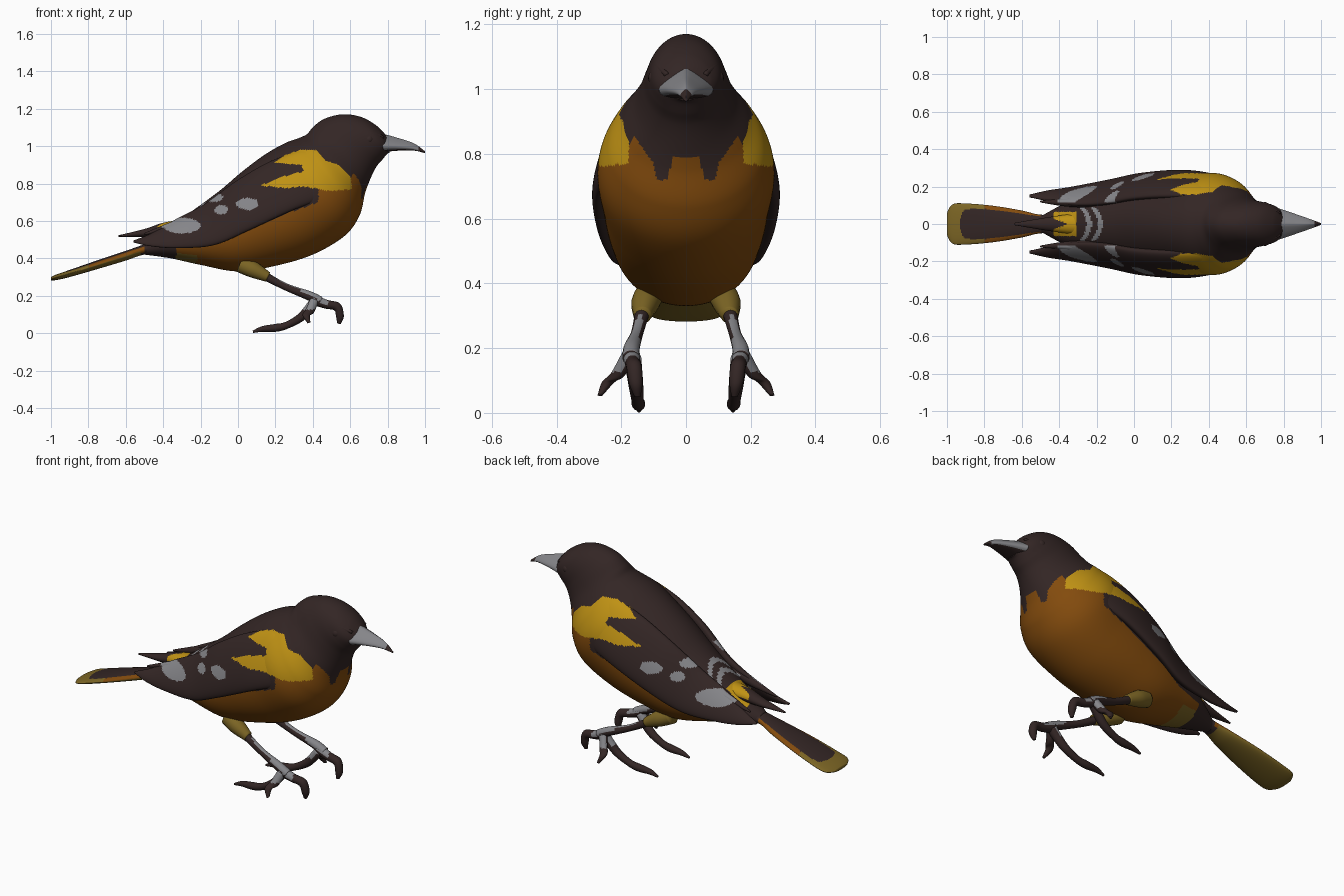
import bpy
import bmesh
import math
from mathutils import Vector

default_cube = bpy.data.objects.get("Cube")
if default_cube:
    bpy.data.objects.remove(default_cube, do_unlink=True)

# Materials, one per flat colour
PALETTE = {
    "dark_brown": (.033, .019, .018),
    "burnt_orange": (.225, .07, .004),
    "golden_yellow": (.52, .285, .007),
    "olive": (.2, .13, .018),
    "grey": (.235, .235, .25),
}
DARK, ORANGE, YELLOW, OLIVE, GREY = range(len(PALETTE))
materials = []
for label, colour in PALETTE.items():
    material = bpy.data.materials.new(label)
    material.use_nodes = True
    material.diffuse_color = (*colour, 1)
    shader = material.node_tree.nodes["Principled BSDF"]
    shader.inputs["Base Color"].default_value = (*colour, 1)
    shader.inputs["Roughness"].default_value = .8
    materials.append(material)


def finish(name, bm, rule):
    """Turn a bmesh into a smooth object, coloured face by face with the rule."""
    bmesh.ops.recalc_face_normals(bm, faces=bm.faces)
    bm.normal_update()
    for face in bm.faces:
        face.smooth = True
        face.material_index = rule(face.calc_center_median(), face.normal)
    mesh = bpy.data.meshes.new(name)
    bm.to_mesh(mesh)
    bm.free()
    for material in materials:
        mesh.materials.append(material)
    bpy.context.collection.objects.link(bpy.data.objects.new(name, mesh))


def spline(keys, steps):
    """Smoothly resample a list of equal-length tuples."""
    result = []
    last = len(keys) - 1
    for i in range(last):
        quad = (keys[max(i - 1, 0)], keys[i], keys[i + 1], keys[min(i + 2, last)])
        for step in range(steps):
            t = step / steps
            result.append([
                b + t * ((c - a) + t * ((2 * a - 5 * b + 4 * c - d)
                                        + t * (3 * (b - c) + d - a))) / 2
                for a, b, c, d in zip(*quad)])
    result.append(list(keys[-1]))
    return result


def loft(name, keys, rule, side=1, sides=24, steps=6, taper=0):
    """Skin oval rings; key = top x, top z, bottom x, bottom z, half width, top y, bottom y.
    Taper narrows the upper half of each ring and widens the lower."""
    keys = [tuple(key) + (0,) * (7 - len(key)) for key in keys]
    bm = bmesh.new()
    rings = []
    for tx, tz, bx, bz, width, ty, by in spline(keys, steps):
        top, bottom = Vector((tx, ty, tz)), Vector((bx, by, bz))
        middle, half = (top + bottom) / 2, (top - bottom) / 2
        ring = []
        for k in range(sides):
            angle = math.tau * k / sides
            up = math.cos(angle)
            p = middle + half * up
            p.y = (p.y + width * math.sin(angle) * (1 - taper * up)) * side
            ring.append(bm.verts.new(p))
        rings.append(ring)
    for first, second in zip(rings, rings[1:]):
        for k in range(sides):
            j = (k + 1) % sides
            bm.faces.new((first[k], first[j], second[j], second[k]))
    bm.faces.new(rings[0])
    bm.faces.new(rings[-1])
    finish(name, bm, rule)


def limb(name, path, rule, side):
    """Round tapering tube through points given as x, z, y, radius."""
    keys = []
    for i, (x, z, y, r) in enumerate(path):
        before, after = path[max(i - 1, 0)], path[min(i + 1, len(path) - 1)]
        along = Vector((after[0] - before[0], after[1] - before[1])).normalized()
        up = Vector((-along.y, along.x)) * r
        keys.append((x + up.x, z + up.y, x - up.x, z - up.y, r, y, y))
    loft(name, keys, rule, side, sides=18, steps=7)


def inside(polygon, x, z):
    hit = False
    for (ax, az), (bx, bz) in zip(polygon, polygon[1:] + polygon[:1]):
        if (az > z) != (bz > z) and x < ax + (z - az) * (bx - ax) / (bz - az):
            hit = not hit
    return hit


def along_line(points, x):
    for (ax, az), (bx, bz) in zip(points, points[1:]):
        if x <= bx:
            return az + (bz - az) * (x - ax) / (bx - ax)
    return points[-1][1]


# Plumage markings: shoulder patch, wing edge and spots from the side, breast edge by distance
# from the centre line
SHOULDER = [(.19, .91), (.25, .95), (.33, .98), (.42, .98), (.47, .92), (.54, .9), (.6, .84),
            (.61, .77), (.49, .76), (.35, .785), (.25, .775), (.12, .79), (.25, .84),
            (.35, .865), (.34, .9)]
WING_EDGE = [(-.4, .46), (-.15, .47), (.03, .545), (.22, .625), (.43, .7)]
BREAST_EDGE = [(0, .79), (.043, .79), (.055, .72), (.09, .72), (.1, .77), (.16, .855),
               (.2, .78)]
SPOTS = [(-.3, .575, .1, .042), (.05, .69, .06, .032),
         (-.13, .725, .05, .024), (-.09, .66, .035, .025)]


def plumage(c, n):
    x, a, z = c.x, abs(c.y), c.z
    if a > .1 and inside(SHOULDER, x, z):
        return YELLOW
    if a > .115 and any(((x - sx) / w) ** 2 + ((z - sz) / h) ** 2 < 1 for sx, sz, w, h in SPOTS):
        return GREY
    if n.z > 0 and z > .5:
        if -.43 < x < -.31 and .35 * (-.35 - x) < a < .065:
            return YELLOW
        if a < .09 and any(abs(x - arc + 5 * a * a) < .014 for arc in (-.18, -.24)):
            return GREY
    limit = along_line(BREAST_EDGE, a) if x > .43 else along_line(WING_EDGE, x)
    if z < limit and x > -.33:
        return OLIVE if x < -.22 and n.z < -.7 else ORANGE
    return DARK


def wing_colour(c, n):
    colour = plumage(c, n)
    return DARK if c.x < .43 and colour in (ORANGE, OLIVE) else colour


def tail_colour(c, n):
    x, a = c.x, abs(c.y)
    if n.z < -.1 and x < -.52 or x < -.93 + 4 * a * a or x < -.8 and a > .08:
        return OLIVE
    return ORANGE if x < -.5 and a > .04 - .14 * (x + .5) else DARK


def beak_colour(c, n):
    return DARK if c.x > .965 or n.z < -.9 else GREY


def foot_colour(c, n):
    joint = .34 < c.x < .48 and c.z > .125 and n.z + .5 * n.x > 0
    return GREY if joint or (.2 < c.x < .4 and c.z > .16 and n.z > .7) else DARK


def plain(index):
    return lambda c, n: index


# Body and head in one skin
loft("body", [
    (-.5, .48, -.5, .42, .04), (-.38, .56, -.36, .4, .11), (-.25, .65, -.2, .365, .165),
    (-.1, .76, 0, .33, .215), (.02, .862, .2, .36, .242), (.14, .952, .4, .42, .258),
    (.25, 1.015, .57, .52, .272), (.33, 1.045, .65, .63, .242), (.37, 1.065, .68, .75, .195),
    (.4, 1.1, .71, .83, .155), (.46, 1.145, .74, .89, .132), (.56, 1.17, .77, .925, .118),
    (.66, 1.155, .79, .95, .103), (.74, 1.11, .8, .96, .08), (.79, 1.06, .81, .965, .05),
], plumage, sides=200, steps=16, taper=.08)

# Beak
loft("beak", [(.76, 1.07, .78, .967, .075), (.85, 1.045, .85, .975, .052),
              (.94, 1.015, .94, .976, .024), (1, .972, 1, .962, .004)],
     beak_colour, sides=36, steps=12, taper=.55)

# Tail fan and the pointed centre feather above it
loft("tail", [(-.36, .52, -.36, .43, .05), (-.5, .475, -.5, .42, .05), (-.6, .44, -.6, .388, .072),
              (-.75, .39, -.75, .343, .097), (-.9, .338, -.9, .3, .11),
              (-.97, .314, -.97, .284, .105), (-1, .3, -1, .282, .06)],
     tail_colour, sides=72, steps=16)
loft("centre_feather", [(-.28, .61, -.28, .52, .06), (-.4, .59, -.4, .52, .045),
                        (-.5, .557, -.5, .515, .03), (-.64, .523, -.64, .515, .006)],
     plumage, sides=48, steps=16)

# Paired parts
for label, side in (("left", 1), ("right", -1)):
    loft(label + "_wing", [
        (.57, .86, .59, .78, .02, .14, .15), (.4, .98, .5, .73, .05, .145, .225),
        (.2, .93, .3, .66, .05, .155, .27), (0, .82, .06, .55, .048, .145, .258),
        (-.18, .69, -.13, .47, .044, .115, .222), (-.34, .605, -.33, .455, .03, .11, .19),
        (-.46, .535, -.47, .465, .02, .13, .17), (-.56, .495, -.56, .485, .008, .15, .15),
    ], wing_colour, side, sides=110, steps=22)
    limb(label + "_wing_feather", [(-.2, .62, .12, .035), (-.36, .57, .115, .022),
                                   (-.5, .53, .12, .005)], wing_colour, side)
    limb(label + "_thigh", [(.01, .37, .11, .045), (.08, .34, .125, .044),
                            (.16, .3, .135, .027)], plain(OLIVE), side)
    limb(label + "_shin", [(.1, .33, .13, .025), (.25, .25, .15, .019), (.38, .2, .168, .025),
                           (.44, .17, .17, .026)], foot_colour, side)
    limb(label + "_front_toe", [(.4, .18, .17, .028), (.47, .155, .165, .024),
                                (.53, .14, .16, .024), (.545, .09, .155, .021),
                                (.54, .05, .15, .009)], foot_colour, side)
    limb(label + "_outer_toe", [(.41, .18, .175, .025), (.385, .12, .21, .023),
                                (.365, .095, .24, .02), (.38, .055, .265, .008)],
         foot_colour, side)
    limb(label + "_hind_toe", [(.41, .17, .165, .027), (.34, .088, .155, .023),
                               (.26, .042, .15, .019), (.2, .028, .147, .021),
                               (.13, .022, .145, .015), (.08, .007, .145, .006)],
         foot_colour, side)
    limb(label + "_brow", [(.65, 1.06, .096, .01), (.71, 1.07, .088, .012),
                           (.78, 1.045, .06, .008)], plain(DARK), side)
    eye = bmesh.new()
    bmesh.ops.create_uvsphere(eye, u_segments=20, v_segments=12, radius=.027)
    bmesh.ops.translate(eye, verts=eye.verts, vec=(.7, .09 * side, 1.035))
    finish(label + "_eye", eye, plain(DARK))
